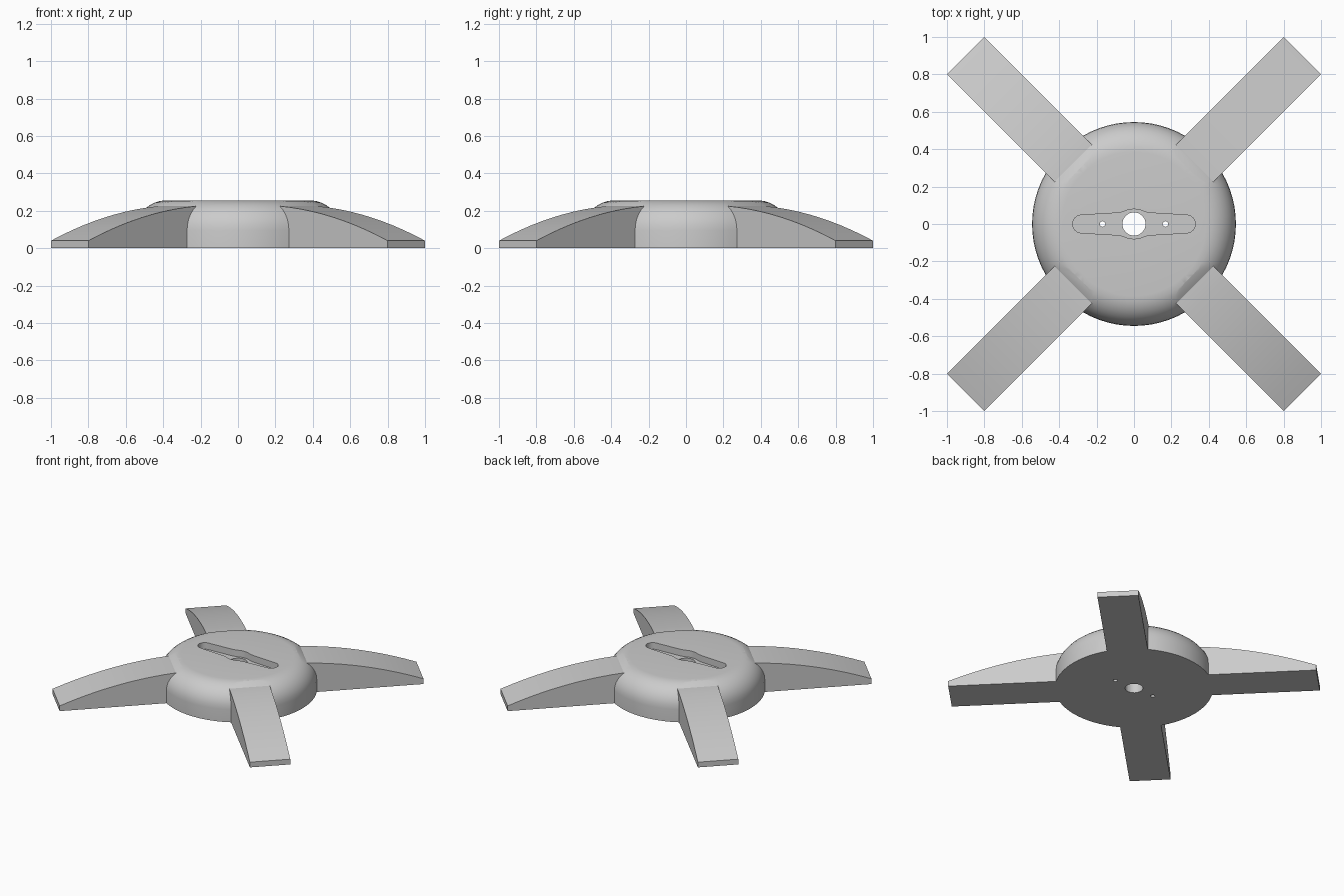
import bpy, bmesh, math
from mathutils import Vector

cube = bpy.data.objects.get("Cube")
if cube:
    bpy.data.objects.remove(cube, do_unlink=True)

grey = bpy.data.materials.new("light_grey")
grey.use_nodes = True
COLOUR = (0.6, 0.6, 0.6, 1)
grey.diffuse_color = COLOUR
grey.node_tree.nodes["Principled BSDF"].inputs["Base Color"].default_value = COLOUR

HUB_R, TOP, FILLET = 0.545, 0.256, 0.16
ARM_START, ARM_END, ARM_HALF = 0.46, 1.273, 0.1414
ARM_HIGH, ARM_LOW, BULGE = 0.225, 0.04, 0.032


def finish(bm, name):
    bmesh.ops.recalc_face_normals(bm, faces=bm.faces)
    mesh = bpy.data.meshes.new(name)
    bm.to_mesh(mesh)
    bm.free()
    mesh.materials.append(grey)
    obj = bpy.data.objects.new(name, mesh)
    bpy.context.collection.objects.link(obj)
    return obj


def prism(name, points, offset):
    """Extrude a closed outline of 3D points."""
    bm = bmesh.new()
    face = bm.faces.new([bm.verts.new(p) for p in points])
    out = bmesh.ops.extrude_face_region(bm, geom=[face])
    moved = [v for v in out["geom"] if isinstance(v, bmesh.types.BMVert)]
    bmesh.ops.translate(bm, verts=moved, vec=offset)
    return finish(bm, name)


def circle(x, r, n, z):
    return [(x + r * math.cos(2 * math.pi * i / n), r * math.sin(2 * math.pi * i / n), z)
            for i in range(n)]


def combine(target, other, operation):
    mod = target.modifiers.new(operation.lower(), 'BOOLEAN')
    mod.operation, mod.solver, mod.object = operation, 'EXACT', other
    bpy.context.view_layer.objects.active = target
    bpy.ops.object.modifier_apply(modifier=mod.name)
    bpy.data.objects.remove(other, do_unlink=True)


# Hub: round disc with a filleted upper rim
bm = bmesh.new()
profile = [(0, 0), (HUB_R, 0)]
for i in range(9):
    a = math.pi / 2 * i / 8
    profile.append((HUB_R - FILLET + FILLET * math.cos(a), TOP - FILLET + FILLET * math.sin(a)))
profile.append((0, TOP))
verts = [bm.verts.new((r, 0, z)) for r, z in profile]
edges = [bm.edges.new(pair) for pair in zip(verts, verts[1:])]
bmesh.ops.spin(bm, geom=verts + edges, cent=(0, 0, 0), axis=(0, 0, 1),
               angle=2 * math.pi, steps=72)
bmesh.ops.remove_doubles(bm, verts=bm.verts, dist=1e-4)

# Flat chamfers on the rim above each arm
diagonals = [math.radians(45 + 90 * k) for k in range(4)]
for a in diagonals:
    out = Vector((math.cos(a), math.sin(a), 0))
    normal = out * (TOP - ARM_HIGH) + Vector((0, 0, 0.05))
    cut = bmesh.ops.bisect_plane(bm, geom=bm.verts[:] + bm.edges[:] + bm.faces[:],
                                 plane_co=out * ARM_START + Vector((0, 0, ARM_HIGH)),
                                 plane_no=normal, clear_outer=True)
    rim = [e for e in cut["geom_cut"] if isinstance(e, bmesh.types.BMEdge)]
    bmesh.ops.holes_fill(bm, edges=rim)
hub = finish(bm, "hub_with_arms")

# Four arms with arched tops
side = [(0.3, 0), (ARM_END, 0)]
for i in range(11):
    t = 1 - i / 10
    side.append((ARM_START + t * (ARM_END - ARM_START),
                 ARM_HIGH + t * (ARM_LOW - ARM_HIGH) + 4 * BULGE * t * (1 - t)))
side.append((0.3, ARM_HIGH))
for a in diagonals:
    out = Vector((math.cos(a), math.sin(a), 0))
    across = Vector((-out.y, out.x, 0)) * ARM_HALF
    points = [out * u - across + Vector((0, 0, z)) for u, z in side]
    combine(hub, prism("arm", points, across * 2), 'UNION')

# Recessed slot with rounded ends and a wider middle
quarter = [(0.28 + 0.048 * math.cos(a), 0.048 * math.sin(a))
           for a in (math.pi / 2 * i / 6 for i in range(7))]
quarter += [(0.09, 0.059), (0.06, 0.064), (0.03, 0.076), (0, 0.08)]
half = quarter + [(-x, y) for x, y in quarter[-2::-1]]
outline = half + [(x, -y) for x, y in half[-2:0:-1]]
combine(hub, prism("slot_cutter", [(x, y, TOP - 0.05) for x, y in outline], (0, 0, 0.1)),
        'DIFFERENCE')

# Centre bore and two screw holes
for x, r, n in ((0, 0.062, 32), (-0.168, 0.015, 16), (0.168, 0.015, 16)):
    combine(hub, prism("hole_cutter", circle(x, r, n, -0.1), (0, 0, 0.5)), 'DIFFERENCE')

bpy.ops.object.select_all(action='DESELECT')
hub.select_set(True)
bpy.context.view_layer.objects.active = hub
bpy.ops.object.shade_smooth_by_angle(angle=math.radians(25))
